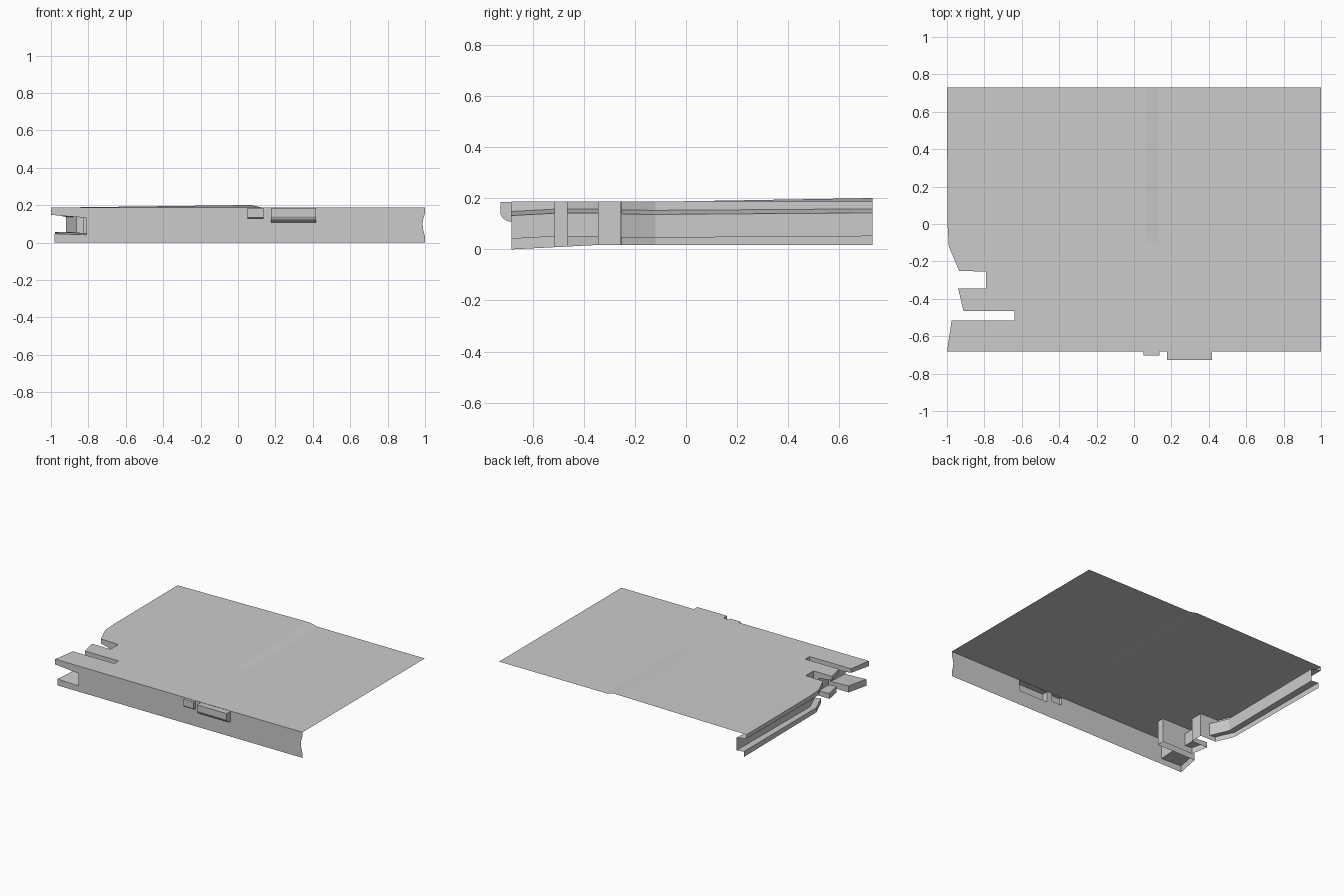
import bpy, bmesh

if "Cube" in bpy.data.objects:
    bpy.data.objects.remove(bpy.data.objects["Cube"])

TOP = 0.187


def loft(name, rings, helper=True):
    """Closed solid through a list of matching point rings."""
    bm = bmesh.new()
    rows = [[bm.verts.new(p) for p in r] for r in rings]
    n = len(rows[0])
    for a, b in zip(rows, rows[1:]):
        for i in range(n):
            j = (i + 1) % n
            bm.faces.new((a[i], a[j], b[j], b[i]))
    bm.faces.new(rows[0])
    bm.faces.new(rows[-1])
    bmesh.ops.recalc_face_normals(bm, faces=bm.faces)
    me = bpy.data.meshes.new(name)
    bm.to_mesh(me)
    bm.free()
    ob = bpy.data.objects.new(name, me)
    bpy.context.collection.objects.link(ob)
    ob.hide_render = helper
    return ob


def groove(name, stations):
    """Side channel cutter; each station is y, outer x, inner x, z shift."""
    rings = []
    for y, xo, xi, dz in stations:
        prof = [(-1.3, .157), (xo, .157), (xi, .141), (xi, .05),
                (xo + .02, .056), (xo + .02, -.1), (-1.3, -.1)]
        rings.append([(x, y, z + dz) for x, z in prof])
    return loft(name, rings)


def tab(name, x0, x1, prof):
    return loft(name, [[(x, y, z) for y, z in prof] for x in (x0, x1)])


# Slab with two slots in its left edge
outline = [(-1, .73), (-.997, 0), (-.99, -.12), (-.935, -.25), (-.79, -.255),
           (-.79, -.345), (-.94, -.345), (-.912, -.465), (-.64, -.465),
           (-.64, -.515), (-.975, -.515), (-1, -.683), (1, -.683), (1, .73)]
shell = loft("cover_shell", [[(x, y, z) for x, y in outline] for z in (0, TOP)], False)

# Tabs on the front wall
tabs = [tab("small_tab", .052, .135, [(-.6, .185), (-.704, .185), (-.704, .135),
                                      (-.695, .128), (-.6, .128)]),
        tab("large_tab", .177, .417, [(-.6, .185), (-.727, .185), (-.727, .14),
                                      (-.719, .124), (-.703, .112), (-.683, .107),
                                      (-.6, .107)])]

# Side channels and the concave end of the front wall
cuts = [groove("front_groove", [(-.75, -1.01, -.81, -.012), (-.49, -.971, -.81, .002)]),
        groove("middle_groove", [(-.489, -.906, -.83, .001), (-.30, -.95, -.83, .001)]),
        groove("rear_groove", [(-.299, -.914, -.845, -.002), (-.12, -.99, -.92, -.004),
                               (.9, -1, -.92, .003)]),
        loft("end_cutter", [[(x, y, z) for x, z in
             [(1.02, .165), (1, .16), (.99, .125), (.987, .1), (.99, .07), (1, .03), (1.02, .02)]]
             for y in (-.8, 1)])]

for ob, op in [(t, 'UNION') for t in tabs] + [(c, 'DIFFERENCE') for c in cuts]:
    m = shell.modifiers.new(ob.name, 'BOOLEAN')
    m.operation, m.solver, m.object = op, 'EXACT', ob
dg = bpy.context.evaluated_depsgraph_get()
me = bpy.data.meshes.new_from_object(shell.evaluated_get(dg))
shell.modifiers.clear()
for ob in tabs + cuts:
    bpy.data.objects.remove(ob)

# Open the bottom, back and right sides
bm = bmesh.new()
bm.from_mesh(me)
bm.normal_update()
gone = []
for f in bm.faces:
    c = f.calc_center_median()
    if (f.normal.z < -.9 and c.z < .01) or c.y > .725 or (c.x > .97 and abs(f.normal.x) > .3):
        gone.append(f)
bmesh.ops.delete(bm, geom=gone, context='FACES')

# Crease lines for the slightly raised rear of the top
for co, no in (((.07, 0, 0), (1, 0, 0)), ((.13, 0, 0), (1, 0, 0)), ((0, -.1, 0), (0, 1, 0))):
    bmesh.ops.bisect_plane(bm, geom=bm.verts[:] + bm.edges[:] + bm.faces[:],
                           plane_co=co, plane_no=no, dist=1e-5)
for v in bm.verts:
    x, y, z = v.co
    if z > TOP - .001:
        ramp = (x + 1) / 1.07 if x < .07 else (.13 - x) / .06
        v.co.z += .014 * max(0, min(1, ramp)) * max(0, min(1, (y + .1) / .83))
    elif z < .001:
        v.co.z = .018 * max(0, min(1, (y + .683) / .35))
bm.to_mesh(me)
bm.free()
shell.data = me
